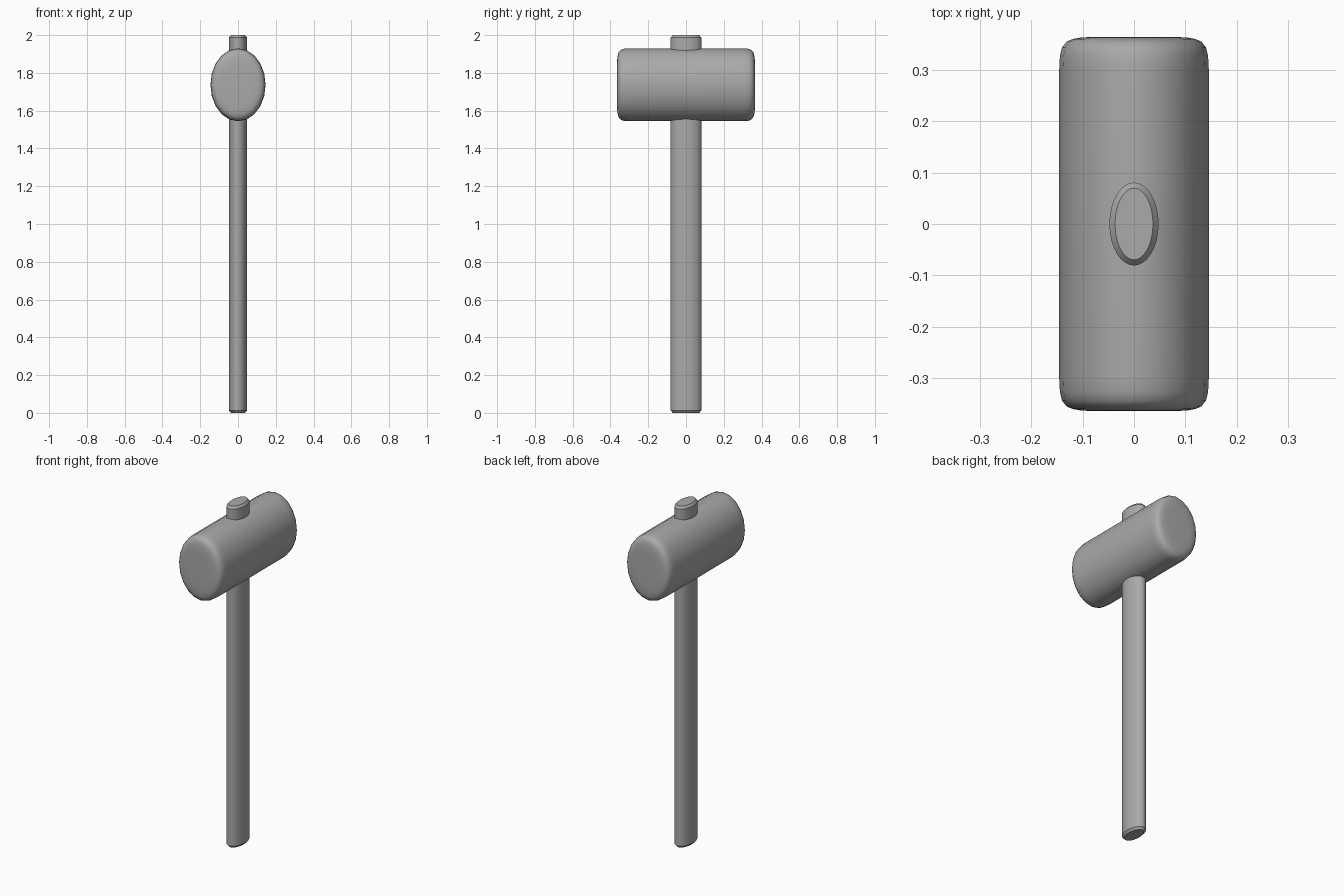
import bpy, bmesh, math

cube = bpy.data.objects.get("Cube")
if cube:
    bpy.data.objects.remove(cube, do_unlink=True)

GREY = (0.4, 0.4, 0.4, 1.0)
mat = bpy.data.materials.new("plain grey")
mat.use_nodes = True
mat.diffuse_color = GREY
mat.node_tree.nodes["Principled BSDF"].inputs["Base Color"].default_value = GREY


def loft(name, sides, rings, place, angle):
    """Skin a stack of ellipses (distance, radius a, radius b) and cap both ends."""
    bm = bmesh.new()
    loops = []
    for d, a, b in rings:
        loops.append([bm.verts.new(place(d, a * math.cos(t), b * math.sin(t)))
                      for t in (2 * math.pi * i / sides for i in range(sides))])
    for lo, hi in zip(loops, loops[1:]):
        for i in range(sides):
            j = (i + 1) % sides
            bm.faces.new((lo[i], lo[j], hi[j], hi[i]))
    bm.faces.new(loops[0][::-1])
    bm.faces.new(loops[-1])
    bmesh.ops.recalc_face_normals(bm, faces=bm.faces)
    mesh = bpy.data.meshes.new(name)
    bm.to_mesh(mesh)
    bm.free()
    mesh.materials.append(mat)
    obj = bpy.data.objects.new(name, mesh)
    bpy.context.collection.objects.link(obj)
    bpy.ops.object.select_all(action='DESELECT')
    obj.select_set(True)
    bpy.context.view_layer.objects.active = obj
    bpy.ops.object.shade_smooth_by_angle(angle=math.radians(angle))
    return obj


# Oval handle with chamfered ends, running right through the head
loft("handle", 32,
     [(0, 0.037, 0.07), (0.013, 0.048, 0.081), (1.987, 0.048, 0.081), (2, 0.037, 0.07)],
     lambda d, a, b: (a, b, d), 30)

# Oval mallet head with rounded rims and slightly domed striking faces
RX, RZ, CENTRE = 0.146, 0.193, 1.737
half = [(0.30, 1.0), (0.328, 0.99), (0.345, 0.96), (0.356, 0.9),
        (0.361, 0.82), (0.364, 0.7), (0.365, 0.5)]
profile = [(-d, s) for d, s in reversed(half)] + half
loft("mallet_head", 20,
     [(d, RX * s, RZ * s) for d, s in profile],
     lambda d, a, b: (a, d, CENTRE + b), 60)
